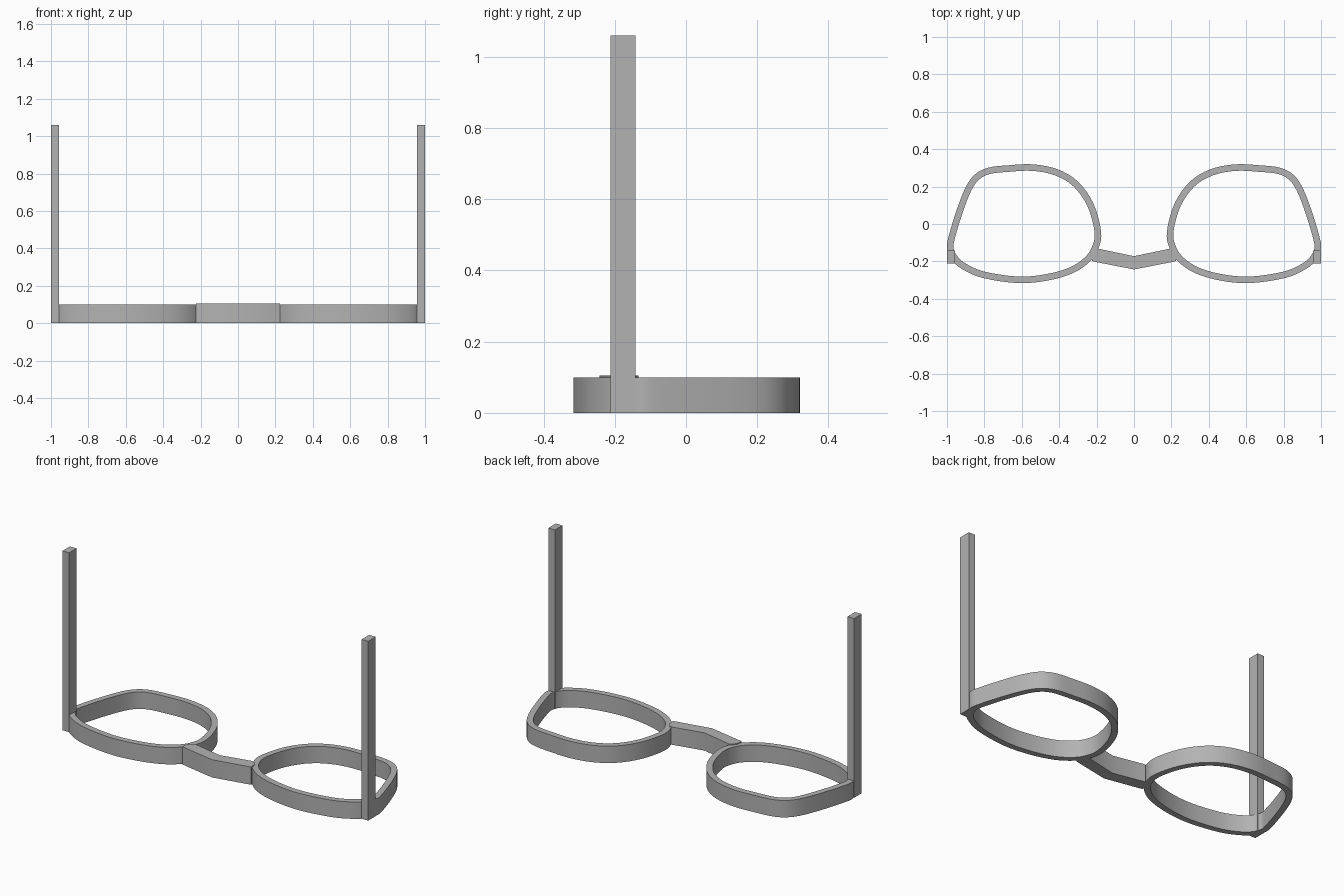
import bpy, bmesh
from mathutils import Vector

cube = bpy.data.objects.get("Cube")
if cube:
    bpy.data.objects.remove(cube, do_unlink=True)

grey = bpy.data.materials.new("mid_grey")
grey.use_nodes = True
grey.diffuse_color = (0.45, 0.45, 0.45, 1)
grey.node_tree.nodes["Principled BSDF"].inputs["Base Color"].default_value = (0.45, 0.45, 0.45, 1)

RIM_HEIGHT = 0.1
RIM_WIDTH = 0.035


def finish(name, bm):
    bmesh.ops.recalc_face_normals(bm, faces=bm.faces)
    mesh = bpy.data.meshes.new(name)
    bm.to_mesh(mesh)
    bm.free()
    mesh.materials.append(grey)
    obj = bpy.data.objects.new(name, mesh)
    bpy.context.collection.objects.link(obj)
    bpy.ops.object.select_all(action='DESELECT')
    obj.select_set(True)
    bpy.context.view_layer.objects.active = obj
    bpy.ops.object.shade_smooth_by_angle()
    return obj


def smooth_loop(points, steps=4):
    """Closed Catmull-Rom curve through the points."""
    pts = [Vector(p) for p in points]
    n = len(pts)
    out = []
    for i in range(n):
        a, b, c, d = (pts[(i + k) % n] for k in (-1, 0, 1, 2))
        for s in range(steps):
            t = s / steps
            out.append(0.5 * (2 * b + (c - a) * t + (2 * a - 5 * b + 4 * c - d) * t ** 2
                              + (3 * b - a - 3 * c + d) * t ** 3))
    return out


def inset_loop(loop, width):
    """Move a counter-clockwise loop inward."""
    out = []
    for i, p in enumerate(loop):
        tangent = (loop[(i + 1) % len(loop)] - loop[i - 1]).normalized()
        out.append(p + Vector((-tangent.y, tangent.x)) * width)
    return out


def rim(name, side, outer):
    inner = inset_loop(outer, RIM_WIDTH)
    bm = bmesh.new()
    rings = [[bm.verts.new((side * p.x, p.y, z)) for p in loop]
             for loop, z in ((outer, 0), (outer, RIM_HEIGHT), (inner, RIM_HEIGHT), (inner, 0))]
    n = len(outer)
    for k in range(4):
        a, b = rings[k], rings[(k + 1) % 4]
        for i in range(n):
            j = (i + 1) % n
            bm.faces.new((a[i], a[j], b[j], b[i]))
    return finish(name, bm)


def prism(name, outline, height):
    bm = bmesh.new()
    face = bm.faces.new([bm.verts.new((x, y, 0)) for x, y in outline])
    top = bmesh.ops.extrude_face_region(bm, geom=[face])["geom"]
    bmesh.ops.translate(bm, vec=(0, 0, height),
                        verts=[v for v in top if isinstance(v, bmesh.types.BMVert)])
    return finish(name, bm)


# Lens rim outline, counter-clockwise from the nose side
outline = smooth_loop([
    (0.176, -0.04), (0.19, -0.13), (0.235, -0.20), (0.325, -0.262), (0.46, -0.302),
    (0.62, -0.316), (0.81, -0.288), (0.92, -0.24), (0.975, -0.19), (1.0, -0.13),
    (0.992, -0.07), (0.95, 0.07), (0.90, 0.197), (0.85, 0.265), (0.78, 0.301),
    (0.67, 0.314), (0.54, 0.319), (0.41, 0.293), (0.30, 0.227), (0.217, 0.11)])

# Rims and temple arms on both sides
for label, side in (("left", 1), ("right", -1)):
    rim(label + "_rim", side, outline)
    prism(label + "_temple_arm",
          [(side * x, y) for x, y in ((0.957, -0.212), (1, -0.212), (1, -0.142), (0.957, -0.142))],
          1.06)

# Bent nose bridge, ending inside the rims
half = [(0.0, -0.243), (0.205, -0.203), (0.225, -0.198), (0.222, -0.165), (0.205, -0.14), (0.187, -0.133), (0.0, -0.172)]
prism("nose_bridge", half + [(-x, y) for x, y in reversed(half[1:-1])], 0.105)
